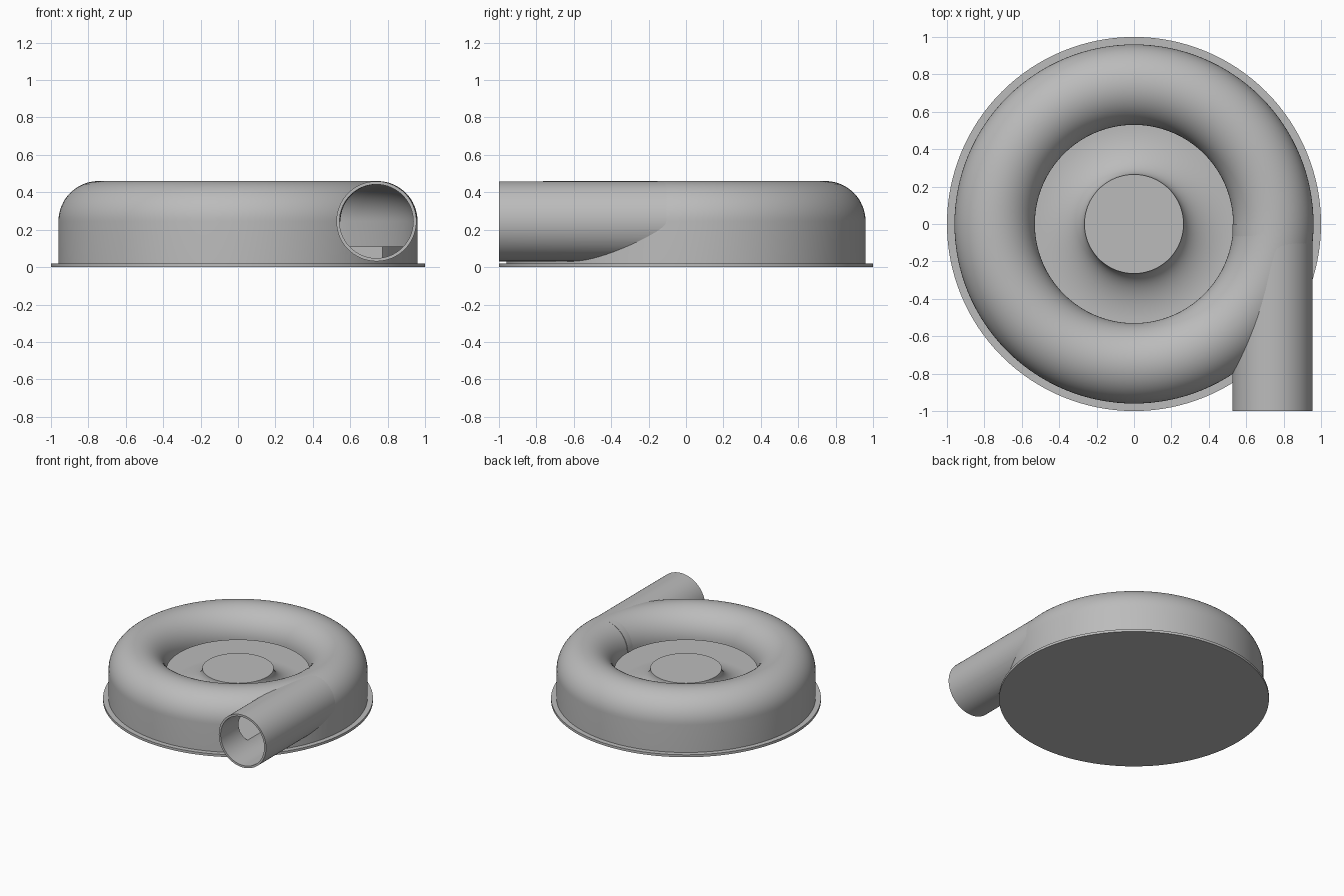
import bpy, bmesh, math
from mathutils import Matrix

default = bpy.data.objects.get("Cube")
if default:
    bpy.data.objects.remove(default, do_unlink=True)

grey = bpy.data.materials.new("light grey")
grey.use_nodes = True
COLOUR = (0.5, 0.5, 0.5, 1)
grey.diffuse_color = COLOUR
grey.node_tree.nodes["Principled BSDF"].inputs["Base Color"].default_value = COLOUR

STEPS = 128
RING, TUBE, MID = 0.745, 0.215, 0.245   # volute ring radius, tube radius, centre height
WALL = 0.018
FLOOR, PLATE = 0.11, 0.02
PIPE_X = 0.74


def finish(name, bm):
    bmesh.ops.recalc_face_normals(bm, faces=bm.faces)
    mesh = bpy.data.meshes.new(name)
    bm.to_mesh(mesh)
    bm.free()
    mesh.materials.append(grey)
    obj = bpy.data.objects.new(name, mesh)
    bpy.context.collection.objects.link(obj)
    return obj


def lathe(name, profile):
    """Turn a closed (radius, height) outline around z into a solid."""
    bm = bmesh.new()
    verts = [bm.verts.new((r, 0, z)) for r, z in profile]
    edges = [bm.edges.new((a, b)) for a, b in zip(verts, verts[1:] + verts[:1])
             if a.co.x > 0 or b.co.x > 0]
    bmesh.ops.spin(bm, geom=verts + edges, cent=(0, 0, 0), axis=(0, 0, 1),
                   angle=math.tau, steps=STEPS, use_duplicate=False)
    bmesh.ops.remove_doubles(bm, verts=bm.verts, dist=1e-5)
    return finish(name, bm)


def rod(name, radius, y0, y1):
    """Cylinder along y at the outlet position."""
    bm = bmesh.new()
    place = Matrix.Translation((PIPE_X, (y0 + y1) / 2, MID)) @ Matrix.Rotation(math.pi / 2, 4, "X")
    bmesh.ops.create_cone(bm, cap_ends=True, segments=96, radius1=radius,
                          radius2=radius, depth=y1 - y0, matrix=place)
    return finish(name, bm)


def arch(radius, n=32):
    """Upper half circle of the tube section, from inner to outer side."""
    return [(RING - radius * math.cos(math.pi * i / n),
             MID + radius * math.sin(math.pi * i / n)) for i in range(n + 1)]


def activate(obj):
    bpy.ops.object.select_all(action="DESELECT")
    bpy.context.view_layer.objects.active = obj
    obj.select_set(True)


def cut(obj, cutter):
    mod = obj.modifiers.new("cut", "BOOLEAN")
    mod.operation, mod.solver, mod.object = "DIFFERENCE", "EXACT", cutter
    activate(obj)
    bpy.ops.object.modifier_apply(modifier=mod.name)


# Base plate
plate = lathe("base_plate", [(0, 0), (1, 0), (1, PLATE), (0, PLATE)])

# Hollow volute shell: outer arch, straight outer wall, inner arch back to the lip
outer, inner = arch(TUBE), arch(TUBE - WALL)
shell = lathe("volute_shell", outer + [(outer[-1][0], 0.01), (inner[-1][0], 0.01)] + inner[::-1])

# Raised floor flaring up into the central hub
HUB_R, HUB_Z, FLARE_R = 0.265, 0.262, 0.52
flare = [(FLARE_R - (FLARE_R - HUB_R) * math.cos(a), HUB_Z - (HUB_Z - FLOOR) * math.sin(a))
         for a in (math.pi / 2 * i / 20 for i in range(21))]
floor = lathe("floor_and_hub", [(0, HUB_Z)] + flare + [(0.948, FLOOR), (0.948, 0.01), (0, 0.01)])

# Tangential outlet pipe, trimmed where it enters the shell
pipe = rod("outlet_pipe", TUBE - 0.001, -1, 0)
bore = rod("bore_cutter", 0.197, -1.1, -0.08)
short_bore = rod("short_bore_cutter", 0.1975, -1.1, -0.55)
envelope = lathe("envelope_cutter", [(0, -0.1), (0.951, -0.1)] + arch(0.206)[::-1] + [(0, MID)])
cut(pipe, bore)
cut(pipe, envelope)
cut(shell, bore)
cut(floor, short_bore)

for helper in (bore, short_bore, envelope):
    bpy.data.objects.remove(helper, do_unlink=True)

for part in (plate, shell, floor, pipe):
    activate(part)
    bpy.ops.object.shade_smooth_by_angle(angle=math.radians(35))
